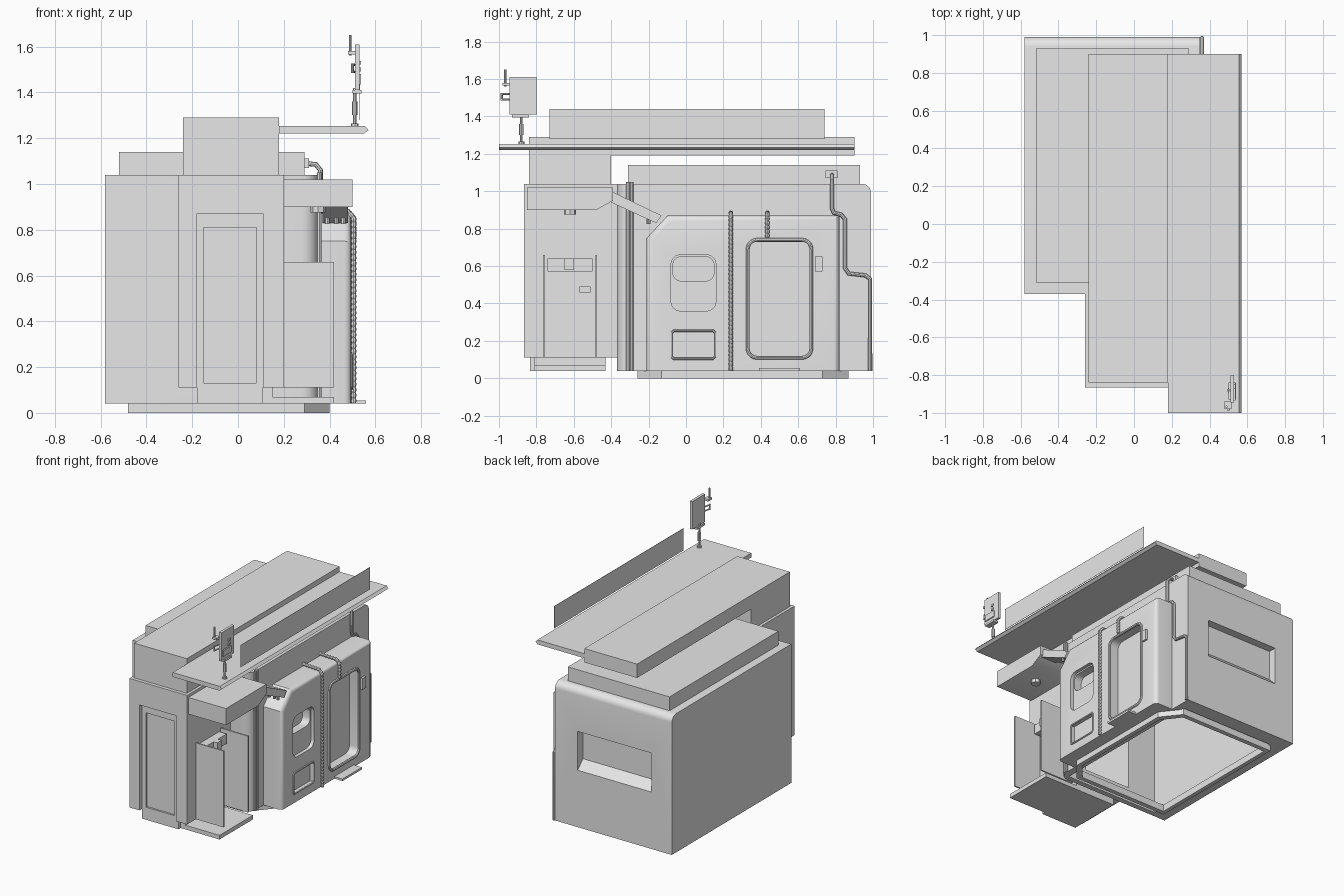
import bpy, bmesh, math
from mathutils import Vector

cube = bpy.data.objects.get("Cube")
if cube:
    bpy.data.objects.remove(cube, do_unlink=True)

grey = bpy.data.materials.new("plain_grey")
grey.use_nodes = True
grey.diffuse_color = (0.8, 0.8, 0.8, 1)
for node in grey.node_tree.nodes:
    if node.type == 'BSDF_PRINCIPLED':
        node.inputs["Base Color"].default_value = grey.diffuse_color


def add(name, mesh):
    mesh.materials.clear()
    mesh.materials.append(grey)
    for p in mesh.polygons:
        p.material_index = 0
        p.use_smooth = True
    mesh.set_sharp_from_angle(angle=math.radians(35))
    ob = bpy.data.objects.new(name, mesh)
    bpy.context.collection.objects.link(ob)
    return ob


def evaluated(ob):
    dg = bpy.context.evaluated_depsgraph_get()
    dg.update()
    return bpy.data.meshes.new_from_object(ob.evaluated_get(dg))


def prism(name, pts, axis, lo, hi, round_top=0):
    """Extrude a 2D outline along an axis; optionally round the far rim."""
    def place(p, d):
        return {'x': (d, p[0], p[1]), 'y': (p[0], d, p[1]), 'z': (p[0], p[1], d)}[axis]
    bm = bmesh.new()
    low = [bm.verts.new(place(p, lo)) for p in pts]
    top = [bm.verts.new(place(p, hi)) for p in pts]
    bm.faces.new(low)
    cap = bm.faces.new(top)
    for i in range(len(pts)):
        j = (i + 1) % len(pts)
        bm.faces.new((low[i], low[j], top[j], top[i]))
    bmesh.ops.recalc_face_normals(bm, faces=bm.faces)
    if round_top:
        zmin = min(v.co.z for v in bm.verts)
        rim = [e for e in cap.edges if max(v.co.z for v in e.verts) > zmin + 0.01]
        bmesh.ops.bevel(bm, geom=rim, offset=round_top, segments=4, profile=0.5, affect='EDGES')
    mesh = bpy.data.meshes.new(name)
    bm.to_mesh(mesh)
    bm.free()
    return add(name, mesh)


def box(name, x, y, z):
    return prism(name, [(x[0], y[0]), (x[1], y[0]), (x[1], y[1]), (x[0], y[1])], 'z', *z)


def rounded(a0, a1, b0, b1, r, n=5):
    """Rounded rectangle outline."""
    pts = []
    for k, (ca, cb) in enumerate([(a1 - r, b1 - r), (a0 + r, b1 - r), (a0 + r, b0 + r), (a1 - r, b0 + r)]):
        for i in range(n + 1):
            t = math.pi / 2 * (k + i / n)
            pts.append((ca + r * math.cos(t), cb + r * math.sin(t)))
    return pts


def cut(ob, *cutters):
    for c in cutters:
        m = ob.modifiers.new("cut", 'BOOLEAN')
        m.operation, m.solver, m.object = 'DIFFERENCE', 'EXACT', c
    mesh = evaluated(ob)
    ob.modifiers.clear()
    name = ob.name
    for o in (ob,) + cutters:
        bpy.data.objects.remove(o, do_unlink=True)
    return add(name, mesh)


def tube(name, pts, r, closed=False, ribs=0):
    """Pipe along a path; with ribs it becomes a corrugated hose."""
    if ribs:
        fine = []
        for a, b in zip(pts, pts[1:]):
            a, b = Vector(a), Vector(b)
            n = max(1, round((b - a).length / ribs))
            fine += [a.lerp(b, i / n) for i in range(n)]
        pts = fine + [Vector(pts[-1])]
    cu = bpy.data.curves.new(name, 'CURVE')
    cu.dimensions = '3D'
    cu.bevel_depth, cu.bevel_resolution, cu.use_fill_caps = r, 2, True
    sp = cu.splines.new('POLY')
    sp.points.add(len(pts) - 1)
    sp.use_cyclic_u = closed
    for i, p in enumerate(pts):
        sp.points[i].co = (*p, 1)
        sp.points[i].radius = 0.75 if ribs and i % 3 == 0 else 1
    ob = bpy.data.objects.new(name, cu)
    bpy.context.collection.objects.link(ob)
    mesh = evaluated(ob)
    bpy.data.objects.remove(ob, do_unlink=True)
    return add(name, mesh)


# Main cabin: rounded rear top edge, rounded front corner, hollow and open below
arc = [(0.94 + 0.05 * math.sin(t), 0.99 + 0.05 * math.cos(t)) for t in [i * math.pi / 12 for i in range(7)]]
body = prism("cabin_body", [(-0.37, 0.04), (-0.37, 1.04)] + arc + [(0.99, 0.04)], 'x', -0.58, 0.35)
bm = bmesh.new()
bm.from_mesh(body.data)
corner = [e for e in bm.edges if all(v.co.x > 0.34 and v.co.y < -0.36 for v in e.verts)]
bmesh.ops.bevel(bm, geom=corner, offset=0.07, segments=6, profile=0.5, affect='EDGES')
bm.to_mesh(body.data)
bm.free()
cut(body,
    box("hollow", (-0.46, 0.30), (-0.33, 0.88), (-0.1, 1.0)),
    box("passage", (-0.23, 0.15), (-0.5, -0.2), (0.15, 0.99)),
    prism("rear_recess", [(0.93, 0.73), (1.05, 0.73), (1.05, 0.41), (0.99, 0.45), (0.93, 0.51)], 'x', -0.42, 0.17))

# Base frame
outer = [(-0.48, -0.26), (0.29, -0.26), (0.40, -0.13), (0.40, 0.73), (0.29, 0.87), (-0.48, 0.87)]
inner = [(-0.05 + (x + 0.05) * 0.93, 0.3 + (y - 0.3) * 0.94) for x, y in outer]
cut(prism("base_frame", outer, 'z', 0, 0.05), prism("base_hole", inner, 'z', -0.1, 0.2))

# Front tower with recessed door
cut(box("front_tower", (-0.26, 0.20), (-0.865, -0.36), (0.11, 1.04)),
    box("niche", (-0.18, 0.11), (-1, -0.82), (0, 0.87)),
    box("tower_hollow", (-0.23, 0.15), (-0.78, -0.2), (0.15, 0.99)))
cut(box("front_door", (-0.18, 0.11), (-0.835, -0.80), (0.04, 0.87)),
    box("door_inset", (-0.15, 0.08), (-1, -0.822), (0.13, 0.81)))
box("tower_plinth", (-0.18, 0.15), (-0.81, -0.43), (0.05, 0.12))
box("step_plate", (-0.18, 0.42), (-0.81, -0.43), (0.04, 0.07))

# Service booth on the tower side
for name, y in (("booth_front_panel", -0.76), ("booth_rear_panel", -0.48)):
    box(name, (0.20, 0.42), (y - 0.005, y + 0.005), (0.11, 0.66))
box("booth_counter", (0.19, 0.26), (-0.74, -0.50), (0.57, 0.64))
box("booth_reader", (0.25, 0.29), (-0.65, -0.60), (0.58, 0.64))
box("booth_slot", (0.19, 0.22), (-0.57, -0.51), (0.46, 0.49))

# Booth hood, lamp and strut
prism("booth_hood", [(-0.85, 0.9), (-0.48, 0.9), (-0.39, 0.95), (-0.39, 1.02), (-0.85, 1.02)], 'x', 0.19, 0.50)
tube("hood_lamp", [(0.35, -0.62, 0.875), (0.35, -0.62, 0.91)], 0.033)
prism("hood_strut", [(-0.40, 0.94), (-0.16, 0.83), (-0.13, 0.87), (-0.40, 1.0)], 'x', 0.37, 0.48)
for x in (0.39, 0.43, 0.46):
    tube("strut_bolt", [(x, -0.2, 0.825), (x, -0.2, 0.86)], 0.01)

# Side module with door, window and vent recesses
panel = prism("side_module", [(-0.21, 0.04), (-0.21, 0.75), (-0.10, 0.87), (0.82, 0.87), (0.82, 0.04)],
              'x', 0.33, 0.495, 0.03)
cut(panel,
    prism("door_cut", rounded(0.33, 0.67, 0.11, 0.74, 0.05), 'x', 0.42, 0.6),
    prism("window_cut", rounded(-0.08, 0.16, 0.36, 0.66, 0.05), 'x', 0.47, 0.6),
    prism("opening_cut", rounded(-0.07, 0.15, 0.52, 0.65, 0.045), 'x', 0.41, 0.6),
    box("vent_cut", (0.47, 0.6), (-0.07, 0.15), (0.11, 0.25)))
tube("door_rim", [(0.495, y, z) for y, z in rounded(0.33, 0.67, 0.11, 0.74, 0.05)], 0.01, True)
tube("vent_rim", [(0.495, y, z) for y, z in rounded(-0.075, 0.155, 0.105, 0.255, 0.01, 1)], 0.007, True)
box("door_step", (0.45, 0.56), (0.39, 0.61), (0.04, 0.055))
box("door_intercom", (0.48, 0.51), (0.69, 0.73), (0.57, 0.65))

# Hoses and pipes
for name, y, z in (("long_hose", 0.24, 0.04), ("short_hose", 0.435, 0.75)):
    tube(name, [(0.505, y, z), (0.505, y, 0.85), (0.48, y, 0.88), (0.34, y, 0.885)], 0.012, ribs=0.008)
for y in (-0.31, -0.29):
    tube("corner_post", [(0.355, y, 0.04), (0.355, y, 1.05)], 0.01)
box("pipe_box", (0.28, 0.31), (0.745, 0.81), (1.07, 1.11))
tube("drain_pipe", [(0.29, 0.78, 1.09), (0.34, 0.78, 1.085), (0.36, 0.78, 1.06), (0.36, 0.78, 0.91),
                    (0.36, 0.79, 0.885), (0.36, 0.83, 0.875), (0.36, 0.85, 0.85), (0.36, 0.85, 0.59),
                    (0.36, 0.87, 0.56), (0.36, 0.96, 0.55), (0.36, 0.985, 0.53), (0.36, 0.985, 0.04)], 0.011)

# Roof layers and canopy
box("roof_slab", (-0.52, 0.29), (-0.31, 0.93), (1.03, 1.14))
prism("roof_beam", [(-0.84, 1.03), (-0.40, 1.03), (-0.40, 1.19), (0.90, 1.19), (0.90, 1.29), (-0.84, 1.29)],
      'x', -0.24, 0.18)
prism("canopy", [(0.18, 1.22), (0.55, 1.22), (0.57, 1.235), (0.555, 1.252), (0.18, 1.252)], 'y', -1.0, 0.90)
box("sign_board", (0.531, 0.533), (-0.73, 0.74), (1.28, 1.44))

# Signal mast
mx, my = 0.51, -0.88
tube("mast_foot", [(mx, my, 1.25), (mx, my, 1.265)], 0.016)
tube("mast_stem", [(mx, my, 1.25), (mx, my, 1.42)], 0.007)
tube("mast_sleeve", [(mx, my, 1.30), (mx, my, 1.36)], 0.012)
box("mast_cabinet", (0.51, 0.53), (-0.945, -0.80), (1.41, 1.61))
box("cabinet_panel", (0.53, 0.538), (-0.935, -0.84), (1.435, 1.48))
box("cabinet_bracket", (0.50, 0.54), (-0.93, -0.84), (1.395, 1.41))
for z in (1.50, 1.53):
    box("cabinet_button", (0.53, 0.537), (-0.87, -0.85), (z - 0.008, z + 0.008))
    tube("cabinet_arm", [(0.50, -0.99, z - 0.01), (0.51, -0.94, z - 0.01)], 0.005)
tube("arm_end", [(0.50, -0.985, 1.485), (0.50, -0.985, 1.525)], 0.006)
tube("antenna", [(0.49, -0.967, 1.56), (0.49, -0.967, 1.65)], 0.006)
box("antenna_bracket", (0.48, 0.515), (-0.98, -0.94), (1.565, 1.58))
